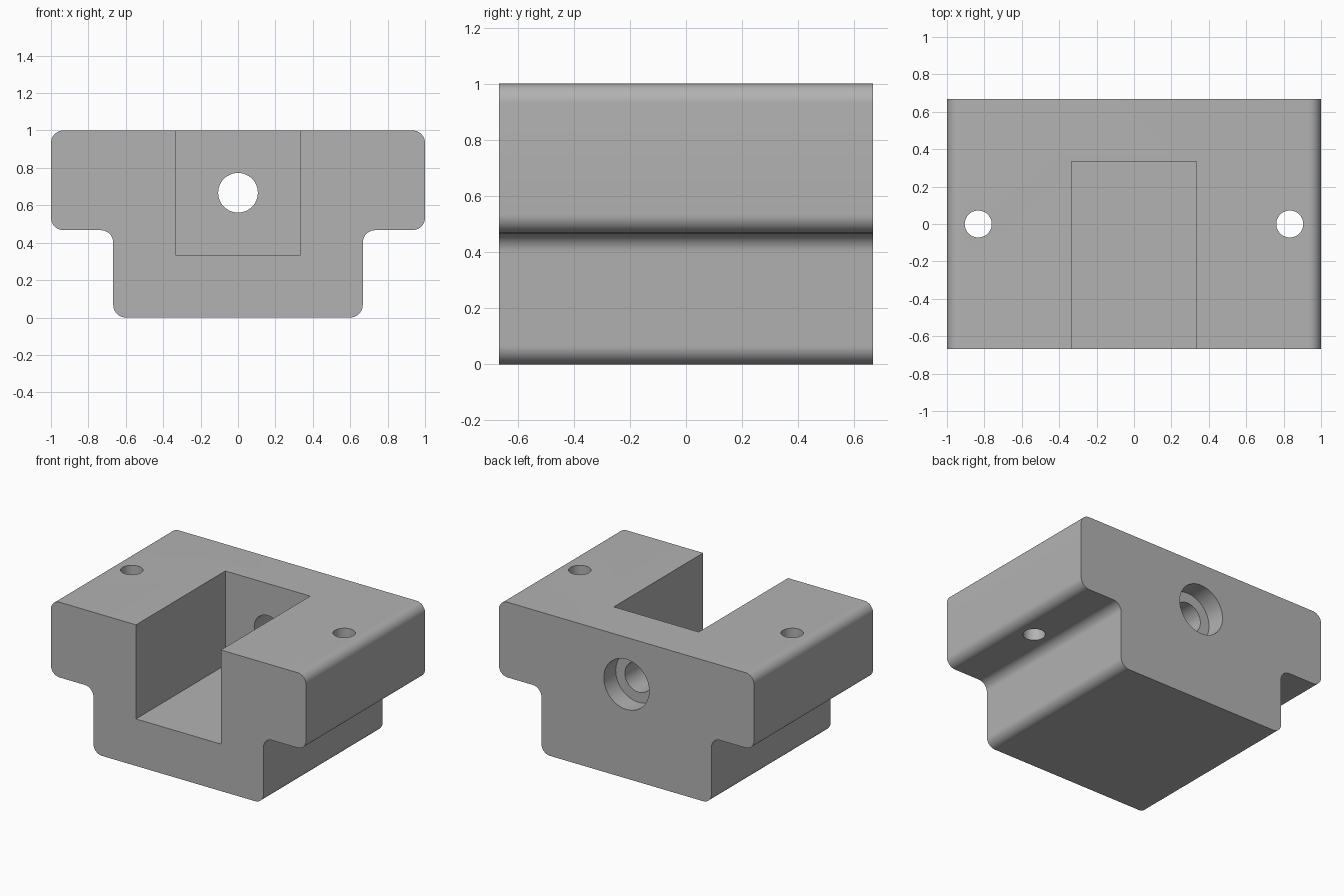
import bpy
import bmesh
import math
from mathutils import Vector

cube = bpy.data.objects.get("Cube")
if cube:
    bpy.data.objects.remove(cube, do_unlink=True)

HALF_DEPTH = 0.667
FILLET = 0.067
ARC_STEPS = 10

grey = bpy.data.materials.new("plain_grey")
grey.use_nodes = True
colour = (0.45, 0.45, 0.45, 1)
grey.diffuse_color = colour
grey.node_tree.nodes["Principled BSDF"].inputs["Base Color"].default_value = colour


def rounded(corners, r):
    """Replace each right-angled corner by an arc."""
    points = []
    for i, p in enumerate(corners):
        a = (corners[i - 1] - p).normalized()
        b = (corners[(i + 1) % len(corners)] - p).normalized()
        for k in range(ARC_STEPS + 1):
            t = math.pi / 2 * k / ARC_STEPS
            points.append(p + r * (a + b - b * math.cos(t) - a * math.sin(t)))
    return points


def new_object(name, bm):
    bmesh.ops.recalc_face_normals(bm, faces=bm.faces)
    mesh = bpy.data.meshes.new(name)
    bm.to_mesh(mesh)
    bm.free()
    mesh.materials.append(grey)
    obj = bpy.data.objects.new(name, mesh)
    bpy.context.collection.objects.link(obj)
    return obj


# T-shaped block: rounded profile extruded from front to back
right_side = [Vector(c) for c in ((0.667, 0), (0.667, 0.467), (1, 0.467), (1, 1))]
left_side = [Vector((-p.x, p.y)) for p in reversed(right_side)]
bm = bmesh.new()
outline = rounded(right_side + left_side, FILLET)
face = bm.faces.new([bm.verts.new((p.x, -HALF_DEPTH, p.y)) for p in outline])
extruded = bmesh.ops.extrude_face_region(bm, geom=[face])["geom"]
bmesh.ops.translate(bm, vec=(0, 2 * HALF_DEPTH, 0),
                    verts=[v for v in extruded if isinstance(v, bmesh.types.BMVert)])
if not face.is_valid or len(bm.faces) < len(outline) + 2:
    bm.faces.new([v for v in bm.verts if v.co.y < 0])
block = new_object("slotted_block", bm)


def box_cutter(name, low, high):
    bm = bmesh.new()
    bmesh.ops.create_cube(bm, size=1)
    low, high = Vector(low), Vector(high)
    bmesh.ops.scale(bm, vec=high - low, verts=bm.verts)
    bmesh.ops.translate(bm, vec=(low + high) / 2, verts=bm.verts)
    return new_object(name, bm)


def round_cutter(name, radius, start, end):
    start, end = Vector(start), Vector(end)
    axis = end - start
    bm = bmesh.new()
    bmesh.ops.create_cone(bm, cap_ends=True, segments=48, radius1=radius,
                          radius2=radius, depth=axis.length)
    bmesh.ops.rotate(bm, verts=bm.verts,
                     matrix=axis.to_track_quat("Z", "Y").to_matrix())
    bmesh.ops.translate(bm, vec=(start + end) / 2, verts=bm.verts)
    return new_object(name, bm)


# Open slot, counterbored rear hole and the two flange holes
cutters = [
    box_cutter("slot_cutter", (-0.333, -0.8, 0.333), (0.333, 0.333, 1.2)),
    round_cutter("rear_hole_cutter", 0.106, (0, 0.2, 0.667), (0, 0.8, 0.667)),
    round_cutter("counterbore_cutter", 0.178, (0, 0.533, 0.667), (0, 0.8, 0.667)),
]
for side, x in (("left", 0.833), ("right", -0.833)):
    cutters.append(round_cutter(side + "_hole_cutter", 0.072, (x, 0, 0.3), (x, 0, 1.2)))

bpy.ops.object.select_all(action="DESELECT")
block.select_set(True)
bpy.context.view_layer.objects.active = block
for cutter in cutters:
    cut = block.modifiers.new(cutter.name, "BOOLEAN")
    cut.operation = "DIFFERENCE"
    cut.solver = "EXACT"
    cut.object = cutter
    bpy.ops.object.modifier_apply(modifier=cut.name)
for cutter in cutters:
    bpy.data.objects.remove(cutter, do_unlink=True)

bpy.ops.object.shade_smooth_by_angle(angle=math.radians(30))
